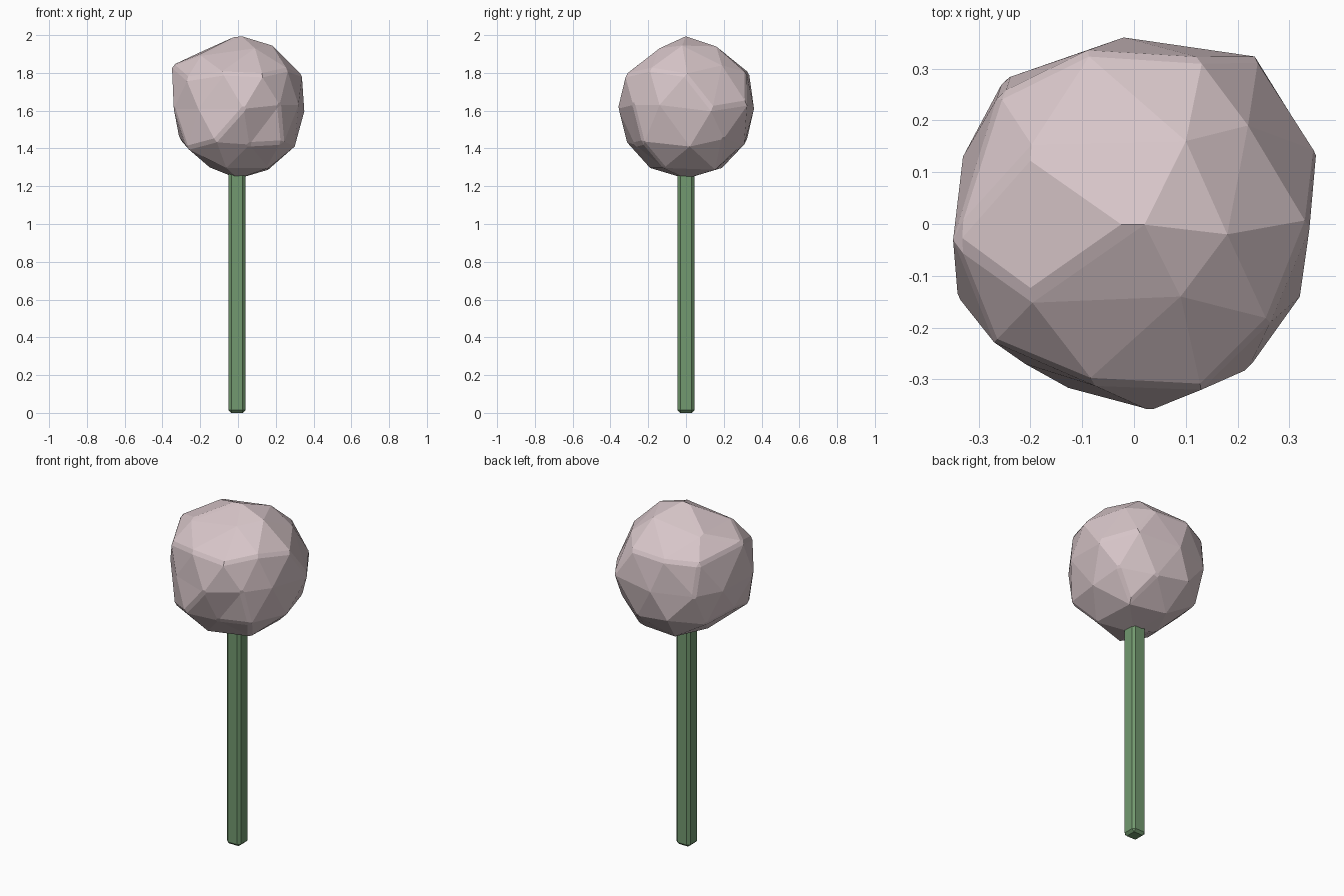
import bpy, bmesh
from mathutils import Vector


def finish(name, bm, colour, bevel):
    me = bpy.data.meshes.new(name)
    bm.to_mesh(me)
    bm.free()
    ob = bpy.data.objects.new(name, me)
    bpy.context.collection.objects.link(ob)
    mat = bpy.data.materials.new(name + "_colour")
    mat.diffuse_color = (*colour, 1)
    me.materials.append(mat)
    mod = ob.modifiers.new("Bevel", 'BEVEL')
    mod.width = bevel
    mod.segments = 1
    mod.limit_method = 'ANGLE'
    return ob


# stem: square post with chamfered edges, running up into the head
bm = bmesh.new()
bmesh.ops.create_cube(bm, size=1)
bmesh.ops.scale(bm, vec=(0.088, 0.088, 1.3), verts=bm.verts)
bmesh.ops.translate(bm, vec=(-0.005, 0, 0.65), verts=bm.verts)
finish("stem", bm, (0.17, 0.32, 0.16), 0.014)

# head: faceted ball whose nearest corners are pulled to uneven spots
bm = bmesh.new()
bmesh.ops.create_icosphere(bm, subdivisions=2, radius=0.38)
bmesh.ops.translate(bm, vec=(0, 0, 1.62), verts=bm.verts)
pulls = [
    # around the crown
    (0.18, -0.02, 1.945), (0.10, 0.16, 1.94), (-0.20, 0.14, 1.91),
    (-0.20, -0.14, 1.90), (0.09, -0.14, 1.93),
    # shoulders
    (-0.35, -0.03, 1.84), (-0.27, -0.23, 1.77), (-0.08, -0.31, 1.80),
    (0.13, -0.32, 1.79), (0.22, 0.19, 1.84), (0.13, 0.32, 1.80),
    (-0.09, 0.335, 1.80), (-0.26, 0.25, 1.79),
    # waist
    (0.355, 0.14, 1.61), (0.24, 0.32, 1.64), (-0.02, 0.36, 1.61),
    (-0.25, 0.28, 1.61), (-0.33, 0.13, 1.61), (-0.34, -0.14, 1.61),
    (-0.21, -0.27, 1.61), (0.03, -0.36, 1.61), (0.22, -0.28, 1.63),
    (0.32, -0.14, 1.63),
    # underside
    (-0.31, 0.0, 1.45), (-0.12, -0.32, 1.44), (-0.27, -0.20, 1.40),
    (0.06, -0.27, 1.42), (0.24, -0.23, 1.43), (0.30, 0.02, 1.41),
    (0.17, 0.17, 1.29), (-0.15, 0.01, 1.30),
]
start = [(v, v.co.copy()) for v in bm.verts]
for p in pulls:
    p = Vector(p)
    v = min(start, key=lambda s: (s[1] - p).length)[0]
    v.co = p
finish("head", bm, (0.68, 0.56, 0.58), 0.014)
